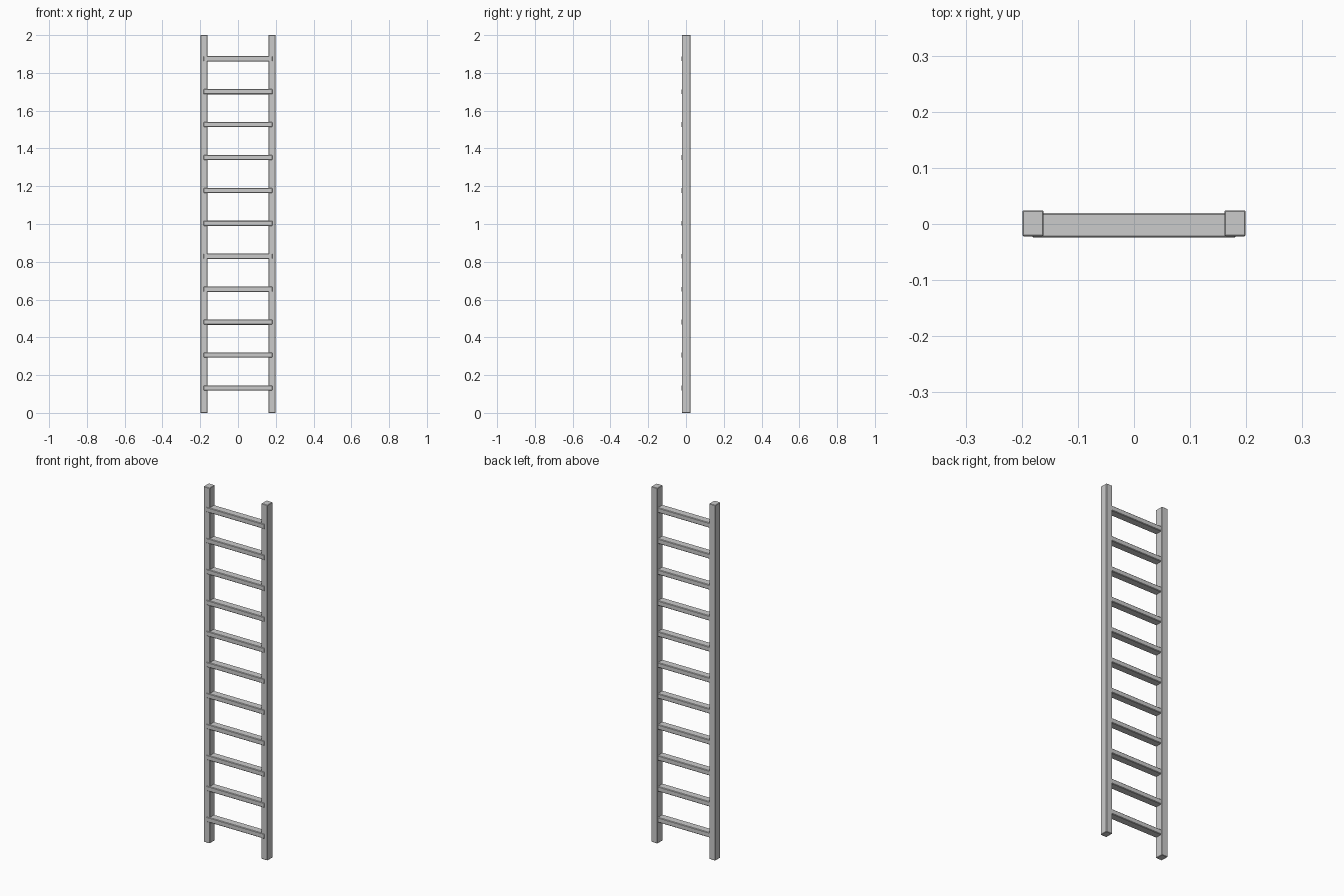
import bpy

cube = bpy.data.objects.get("Cube")
if cube:
    bpy.data.objects.remove(cube, do_unlink=True)

# Single flat colour
grey = bpy.data.materials.new("light grey")
grey.use_nodes = True
colour = (0.6, 0.6, 0.6, 1)
grey.diffuse_color = colour
grey.node_tree.nodes["Principled BSDF"].inputs["Base Color"].default_value = colour


def bar(name, location, size, bevel):
    """Box with slightly softened edges."""
    bpy.ops.mesh.primitive_cube_add(size=1, location=location)
    obj = bpy.context.object
    obj.name = name
    obj.scale = size
    bpy.ops.object.transform_apply(location=False, rotation=False, scale=True)
    obj.data.materials.append(grey)
    mod = obj.modifiers.new("soft edges", "BEVEL")
    mod.width = bevel
    mod.segments = 1
    return obj


# Upright rails
for name, side in (("left_rail", 1), ("right_rail", -1)):
    bar(name, (side * 0.18, 0.001, 1), (0.038, 0.046, 2), 0.002)

# Evenly spaced rungs, standing a hair proud of the rail fronts
RUNGS = 11
for i in range(RUNGS):
    z = 0.132 + i * 0.1743
    bar(f"rung_{i + 1}", (0, -0.002, z), (0.365, 0.044, 0.028), 0.003)
